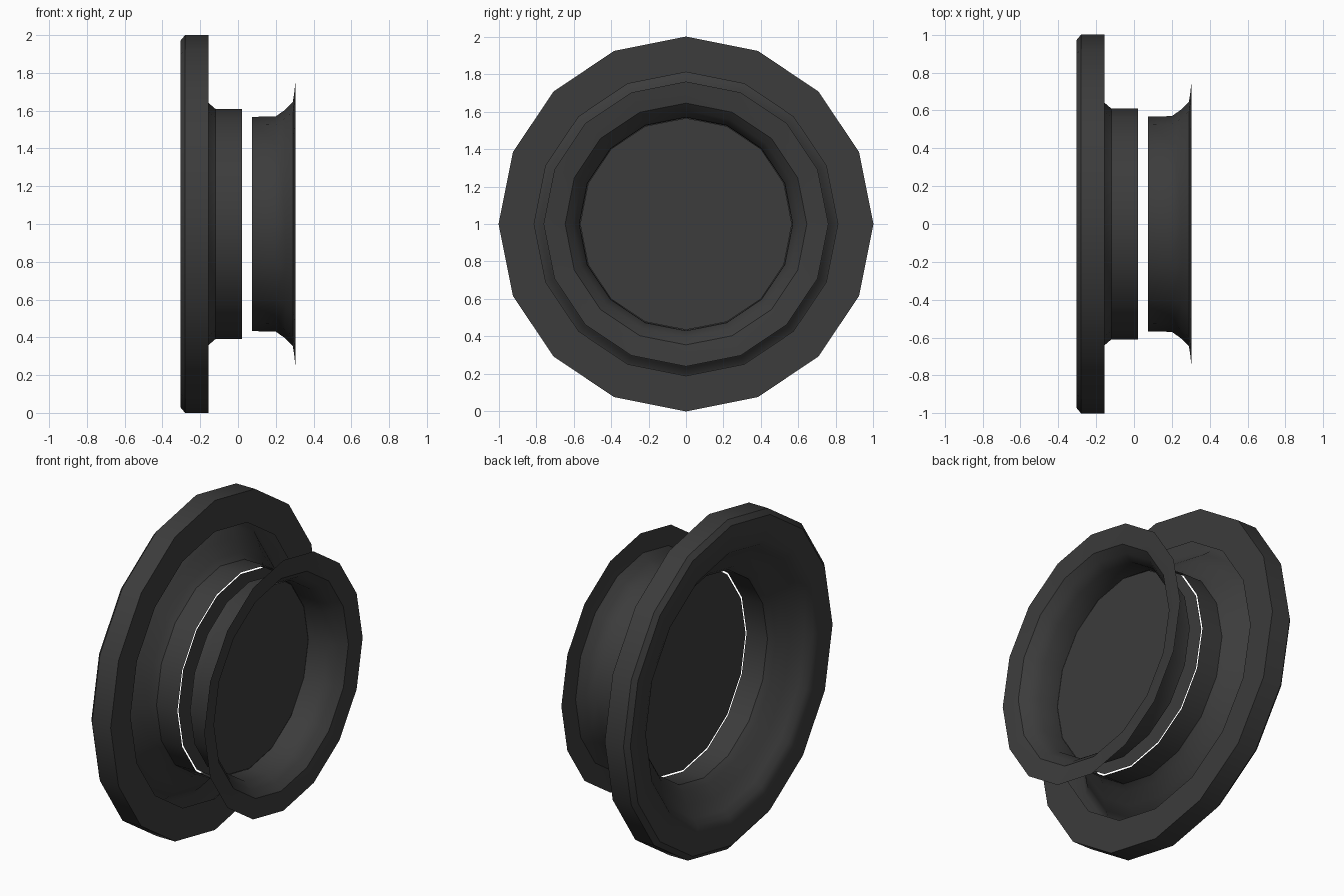
import bpy, bmesh, math

if "Cube" in bpy.data.objects:
    bpy.data.objects.remove(bpy.data.objects["Cube"])

SIDES = 16

# Dark metal shared by every part
metal = bpy.data.materials.new("dark_metal")
metal.diffuse_color = (0.045, 0.045, 0.045, 1)
metal.use_nodes = True
metal.node_tree.nodes["Principled BSDF"].inputs["Base Color"].default_value = metal.diffuse_color


def finish(bm, name):
    mesh = bpy.data.meshes.new(name)
    bmesh.ops.recalc_face_normals(bm, faces=bm.faces)
    bm.to_mesh(mesh)
    bm.free()
    ob = bpy.data.objects.new(name, mesh)
    ob.location = (0, 0, 1)
    bpy.context.collection.objects.link(ob)
    mesh.materials.append(metal)
    bpy.ops.object.select_all(action='DESELECT')
    ob.select_set(True)
    bpy.context.view_layer.objects.active = ob
    bpy.ops.object.shade_smooth_by_angle(angle=math.radians(35))
    return ob


def ring(bm, x, r):
    return [bm.verts.new((x, r * math.sin(2 * math.pi * i / SIDES),
                          r * math.cos(2 * math.pi * i / SIDES)))
            for i in range(SIDES)]


def lathe(name, profile):
    """Spin an (x, radius) profile around the x axis as thin sheet."""
    bm = bmesh.new()
    rings = [ring(bm, x, r) for x, r in profile]
    for a, b in zip(rings, rings[1:]):
        for i in range(SIDES):
            j = (i + 1) % SIDES
            bm.faces.new((a[i], a[j], b[j], b[i]))
    return finish(bm, name)


def disc(name, x, r):
    bm = bmesh.new()
    bm.faces.new(ring(bm, x, r))
    return finish(bm, name)


# Large half: barrel, flared bowl and rolled-over outer lip
lathe("large_rim_half", [
    (0.02, 0.61), (-0.12, 0.61), (-0.155, 0.64), (-0.20, 0.71),
    (-0.255, 0.77), (-0.29, 0.80), (-0.305, 0.84), (-0.305, 0.97),
    (-0.28, 1.0), (-0.155, 1.0), (-0.155, 0.81)])
disc("large_rim_plate", 0.02, 0.60)

# Small half: barrel with a thin flared edge
lathe("small_rim_half", [
    (0.075, 0.567), (0.20, 0.57), (0.25, 0.605), (0.29, 0.645),
    (0.297, 0.69), (0.305, 0.76)])
disc("small_rim_plate", 0.076, 0.565)
